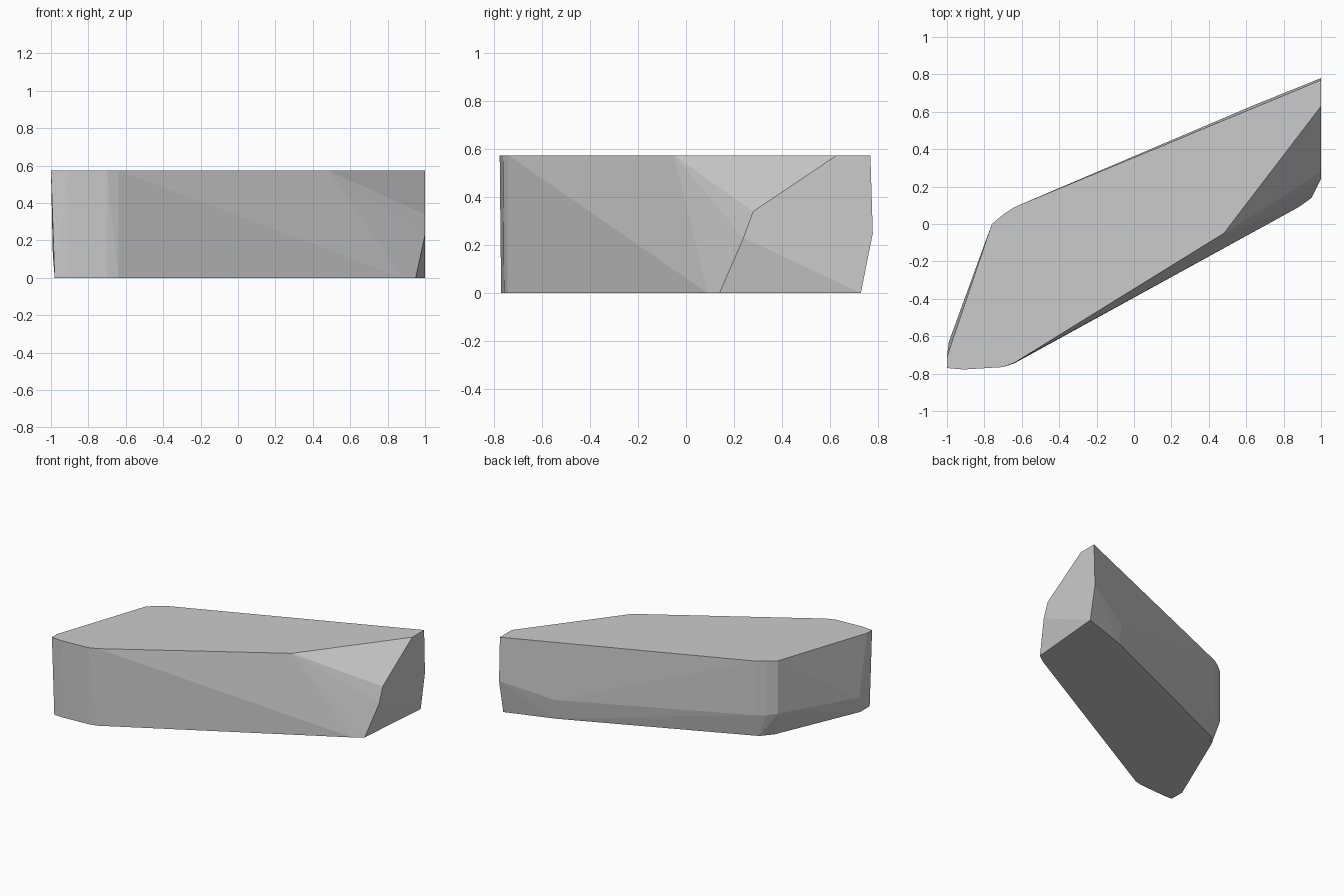
import bpy
import bmesh

cube = bpy.data.objects.get("Cube")
if cube:
    bpy.data.objects.remove(cube, do_unlink=True)

HEIGHT = 0.575

# Flat top outline
top = [(-1, -.77), (-.91, -.778), (-.70, -.765), (-.64, -.742), (.48, -.05),
       (1, .63), (1, .77), (-.40, .19), (-.64, .09), (-.70, .05),
       (-.76, 0), (-1, -.71)]

# Flat underside outline
bottom = [(-.98, -.77), (-.91, -.772), (-.70, -.76), (-.64, -.745),
          (.88, .09), (.95, .14), (1, .73), (.64, .61), (-.64, .05),
          (-.71, -.03), (-.98, -.66)]

# Worn corners between the two outlines
corners = [(1, .24, .23), (1, .28, .34), (1, .78, .25), (.64, .635, .15),
           (-.64, .09, .17), (-.70, .05, .17), (-.76, 0, .18), (-.99, -.63, .12)]

stone = bpy.data.materials.new("stone grey")
stone.use_nodes = True
colour = (.6, .6, .6, 1)
stone.diffuse_color = colour
stone.node_tree.nodes["Principled BSDF"].inputs["Base Color"].default_value = colour

# Wrap the points in one faceted convex block
bm = bmesh.new()
points = [(x, y, HEIGHT) for x, y in top] + [(x, y, 0) for x, y in bottom] + corners
verts = [bm.verts.new(p) for p in points]
hull = bmesh.ops.convex_hull(bm, input=verts)
loose = {v for v in hull["geom_interior"] + hull["geom_unused"]
         if isinstance(v, bmesh.types.BMVert)}
bmesh.ops.delete(bm, geom=list(loose), context="VERTS")
bmesh.ops.dissolve_limit(bm, angle_limit=.01, verts=bm.verts, edges=bm.edges)
bmesh.ops.recalc_face_normals(bm, faces=bm.faces)

mesh = bpy.data.meshes.new("rock_slab")
bm.to_mesh(mesh)
bm.free()
mesh.materials.append(stone)
rock = bpy.data.objects.new("rock_slab", mesh)
bpy.context.collection.objects.link(rock)
